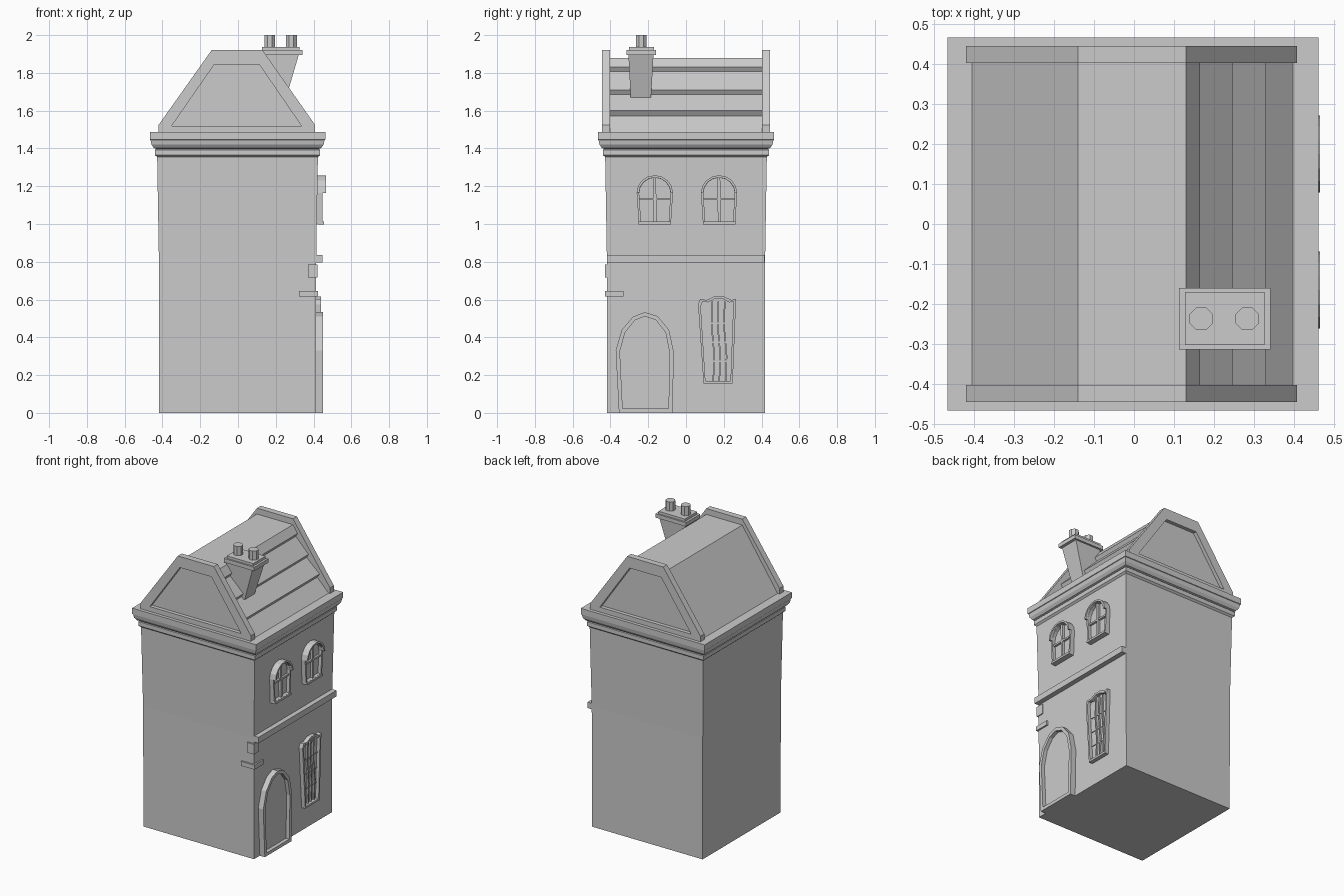
import bpy, bmesh, math

cube = bpy.data.objects.get("Cube")
if cube:
    bpy.data.objects.remove(cube)

mat = bpy.data.materials.new("plain_grey")
mat.use_nodes = True
GREY = (0.6, 0.6, 0.6, 1)
mat.diffuse_color = GREY
mat.node_tree.nodes["Principled BSDF"].inputs["Base Color"].default_value = GREY


def finish(name, bm):
    bmesh.ops.recalc_face_normals(bm, faces=bm.faces)
    me = bpy.data.meshes.new(name)
    bm.to_mesh(me)
    bm.free()
    me.materials.append(mat)
    ob = bpy.data.objects.new(name, me)
    bpy.context.scene.collection.objects.link(ob)
    return ob


def loft(name, loops):
    """Closed solid through loops of equal length."""
    bm = bmesh.new()
    rows = [[bm.verts.new(p) for p in loop] for loop in loops]
    n = len(rows[0])
    for a, b in zip(rows, rows[1:]):
        for i in range(n):
            j = (i + 1) % n
            bm.faces.new((a[i], a[j], b[j], b[i]))
    bm.faces.new(rows[0])
    bm.faces.new(rows[-1])
    return finish(name, bm)


def rect(x0, x1, y0, y1, z):
    return [(x0, y0, z), (x1, y0, z), (x1, y1, z), (x0, y1, z)]


def square(r, z):
    return rect(-r, r - 0.005, -r, r, z)


def box(name, x0, x1, y0, y1, z0, z1):
    return loft(name, [rect(x0, x1, y0, y1, z0), rect(x0, x1, y0, y1, z1)])


def framed(name, outer, inner, place, back, front, recess):
    """Raised frame with a sunken panel; place maps (u, v, depth) to 3D."""
    steps = [(outer, back), (outer, front), (inner, front), (inner, recess)]
    return loft(name, [[place(u, v, d) for u, v in pts] for pts, d in steps])


def on_wall(u, v, d):
    return (d, u, v)


def shrink(pts, border):
    """Inset a profile toward its middle by about the border width."""
    us, vs = zip(*pts)
    cu, cv = (min(us) + max(us)) / 2, (min(vs) + max(vs)) / 2
    ku = 1 - 2 * border / (max(us) - min(us))
    kv = 1 - 2 * border / (max(vs) - min(vs))
    return [(cu + (u - cu) * ku, cv + (v - cv) * kv) for u, v in pts]


# Walls, slightly flared toward the top
loft("walls", [square(0.417, 0), square(0.419, 0.82), square(0.428, 1.36)])

# Cornice moulding
CORNICE = [(0.425, 1.352), (0.44, 1.365), (0.44, 1.393), (0.433, 1.398), (0.445, 1.402),
           (0.458, 1.42), (0.463, 1.445), (0.467, 1.447), (0.467, 1.487)]
loft("cornice", [square(r, z) for r, z in CORNICE])

# Roof body: plain slope on one side, stepped courses on the other
ROOF = [(-0.41, 1.48), (-0.14, 1.88), (0.13, 1.88), (0.165, 1.83), (0.152, 1.807),
        (0.247, 1.71), (0.232, 1.685), (0.33, 1.6), (0.312, 1.572), (0.405, 1.48)]
loft("roof", [[(x, y, z) for x, z in ROOF] for y in (-0.41, 0.41)])

# Gable walls with a sunken panel
GABLE = [(-0.42, 1.48), (-0.42, 1.525), (-0.14, 1.92), (0.13, 1.92), (0.408, 1.525), (0.408, 1.48)]
PANEL = [(-0.35, 1.52), (-0.347, 1.525), (-0.125, 1.845), (0.112, 1.845), (0.332, 1.525), (0.335, 1.52)]
for side, name in ((-1, "front_gable"), (1, "back_gable")):
    framed(name, GABLE, PANEL, lambda u, v, d: (u, side * d, v), 0.403, 0.445, 0.42)

# Chimney
loft("chimney_stack", [rect(0.1, 0.255, -0.293, -0.185, 1.67), rect(0.13, 0.323, -0.305, -0.172, 1.9)])
box("chimney_slab", 0.113, 0.341, -0.314, -0.16, 1.895, 1.921)
box("chimney_cap", 0.128, 0.326, -0.303, -0.17, 1.921, 1.938)
for i, x in enumerate((0.168, 0.283)):
    ring = [(0.031 * math.cos(a), 0.031 * math.sin(a)) for a in
            (math.tau * (k + 0.5) / 8 for k in range(8))]
    loft(f"chimney_pot_{i + 1}", [[(x + u, -0.237 + v, z) for u, v in ring] for z in (1.93, 2.0)])

# Storey band and corner stones
box("storey_band", 0.4, 0.447, -0.418, 0.416, 0.795, 0.836)
box("upper_corner_stone", 0.37, 0.42, -0.43, -0.375, 0.717, 0.785)
box("lower_corner_stone", 0.324, 0.424, -0.43, -0.33, 0.615, 0.645)

# Arched door
DOOR = [(-0.355, 0), (-0.372, 0.33), (-0.34, 0.44), (-0.28, 0.51), (-0.218, 0.533),
        (-0.15, 0.512), (-0.09, 0.44), (-0.064, 0.32), (-0.072, 0)]
framed("door", DOOR, shrink(DOOR, 0.022), on_wall, 0.4, 0.45, 0.425)

# Crooked ground floor window with glazing bars
LOW = [(0.093, 0.155), (0.064, 0.575), (0.075, 0.602), (0.11, 0.598), (0.15, 0.617),
       (0.2, 0.617), (0.24, 0.598), (0.265, 0.603), (0.247, 0.155)]
framed("ground_window", LOW, shrink(LOW, 0.014), on_wall, 0.4, 0.44, 0.417)
for i, y in enumerate((0.14, 0.172, 0.205)):
    path = [(y + 0.004, 0.165), (y + 0.01, 0.3), (y - 0.004, 0.46), (y, 0.59)]
    loft(f"ground_window_bar_{i + 1}",
         [rect(0.41, 0.427, u - 0.004, u + 0.004, z) for u, z in path])
for i in range(3):
    z = 0.27 + 0.1 * i
    box(f"ground_window_crossbar_{i + 1}", 0.41, 0.422, 0.09, 0.25, z, z + 0.008)

# Upper arched windows, each with sill, hood and cross bars
for i, c in enumerate((-0.165, 0.175)):
    arch = [(c + 0.096 * math.cos(a), 1.165 + 0.093 * math.sin(a)) for a in
            (math.pi * k / 8 for k in range(9))]
    outline = [(c + 0.085, 1.0)] + arch + [(c - 0.085, 1.0)]
    tag = f"upper_window_{i + 1}"
    framed(tag, outline, shrink(outline, 0.013), on_wall, 0.41, 0.448, 0.426)
    hood = arch + [(c + (u - c) * 0.87, 1.165 + (v - 1.165) * 0.87) for u, v in reversed(arch)]
    loft(tag + "_hood", [[on_wall(u, v, d) for u, v in hood] for d in (0.42, 0.465)])
    loft(tag + "_mullion", [rect(0.42, 0.442, c - 0.006, c + 0.01, 1.01),
                            rect(0.42, 0.442, c - 0.01, c + 0.006, 1.25)])
    box(tag + "_transom", 0.42, 0.44, c - 0.085, c + 0.085, 1.126, 1.138)
    box(tag + "_sill", 0.42, 0.456, c - 0.086, c + 0.086, 0.998, 1.012)
